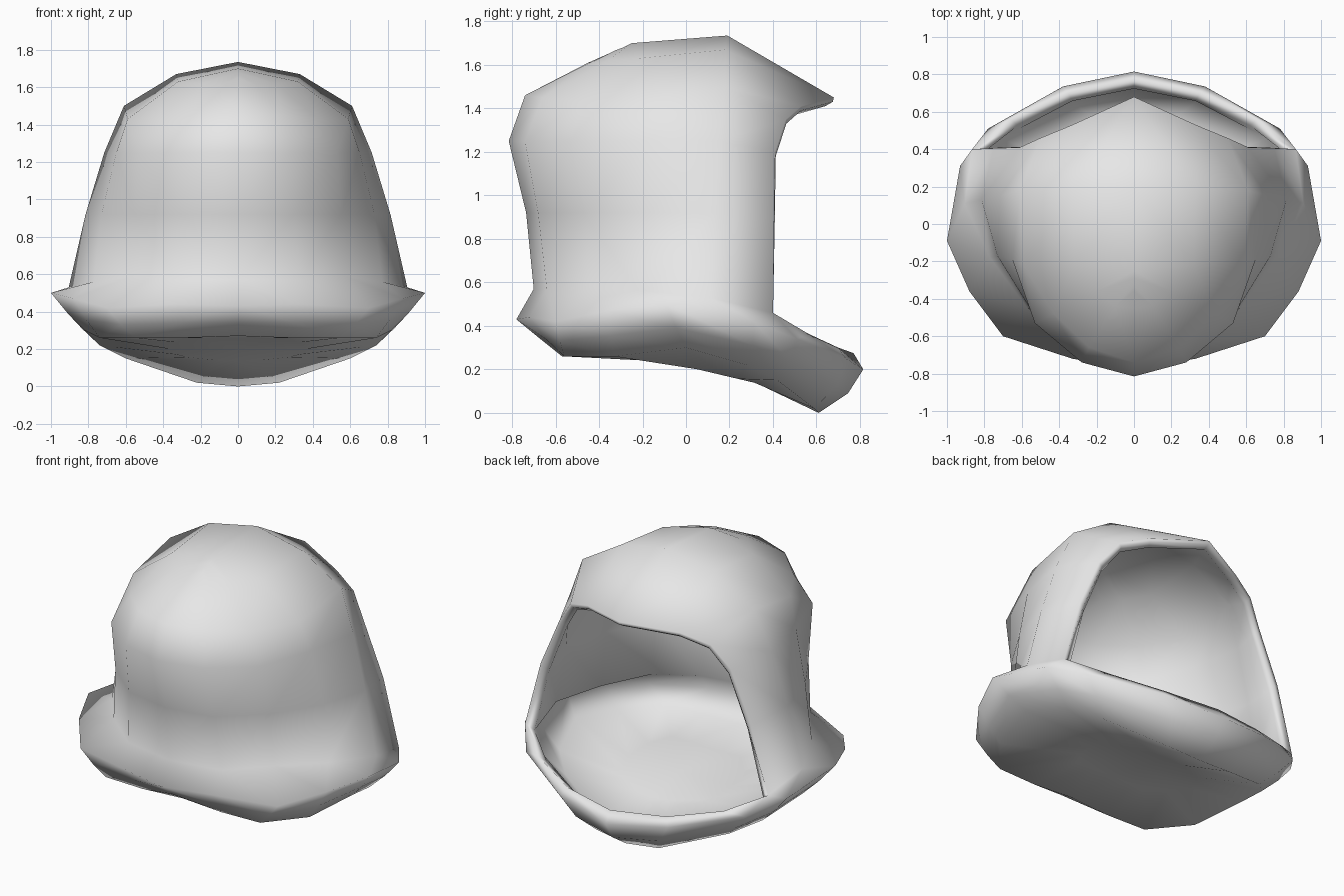
import bpy, bmesh, math

if "Cube" in bpy.data.objects:
    bpy.data.objects.remove(bpy.data.objects["Cube"])

clay = bpy.data.materials.new("light_grey")
clay.diffuse_color = (0.8, 0.8, 0.8, 1)
clay.use_nodes = True
clay.node_tree.nodes["Principled BSDF"].inputs["Base Color"].default_value = clay.diffuse_color

bm = bmesh.new()


def loft(rows):
    """Skin neighbouring rows of points, making triangles where points meet."""
    for a, b in zip(rows, rows[1:]):
        for i in range(len(a) - 1):
            pts = []
            for p in (a[i], a[i + 1], b[i + 1], b[i]):
                if p not in pts:
                    pts.append(p)
            if len(pts) > 2:
                bm.faces.new([bm.verts.new(p) for p in pts])


def inner(p):
    """Matching point on the inside of the shell."""
    return (p[0] * .94, p[1] * .94, p[2] - .04)


def mid(p, q, dy=0, dz=0):
    return ((p[0] + q[0]) / 2, (p[1] + q[1]) / 2 + dy, (p[2] + q[2]) / 2 + dz)


def belly(x, y, lift=0):
    """Point on the underside, level in front and sloping down to the back."""
    return (x, y, min(.26, .26 - .236 * (y + .2)) + lift)


# Brim: half rings running from the front middle to the back middle
top = [(0, -.70, .57), (.33, -.64, .57), (.57, -.45, .59), (.77, -.18, .56),
       (.905, .11, .53), (.865, .40, .46), (.66, .56, .365), (.35, .70, .30),
       (0, .77, .275)]
rim = [(0, -.78, .43), (.33, -.72, .44), (.70, -.60, .42), (.88, -.36, .47),
       (1, -.09, .50), (.93, .31, .42), (.78, .51, .34), (.38, .735, .25),
       (0, .815, .20)]
under = [(0, -.56, .27), (.28, -.57, .26), (.55, -.56, .26), (.74, -.33, .26),
         (.82, 0, .30), (.74, .28, .22), (.60, .42, .15), (.22, .59, .02),
         (0, .61, 0)]
lip = [mid(p, q, .04 * max(0, p[1]), -.01) for p, q in zip(rim, under)]
sole = [belly(x * .45, y * .45 + .05) for x, y, z in under]
loft([top, rim, lip, under, sole, [belly(0, .05)] * 9])

# Dished floor inside the hollow brim
gut = [inner(p) for p in top]
hollow = [(x * .91, y * .9, z) for x, y, z in rim]
dish = [(x * .96, y * .96, z + .06) for x, y, z in under]
floor = [(x, y, z + .05) for x, y, z in sole]
loft([gut, hollow, dish, floor, [belly(0, .05, .05)] * 9])
loft([top[5:], gut[5:]])


# Dome: rows rise from the brim; the last column is the edge of the opening
def row(z, edge, pts):
    return [(x, y, z) for x, y in pts] + [edge]


dome = [
    top[:6],
    row(.92, (.75, .405, .88),
        [(0, -.735), (.30, -.68), (.55, -.46), (.73, -.17), (.815, .13)]),
    row(1.25, (.61, .41, 1.20),
        [(0, -.815), (.28, -.74), (.53, -.53), (.65, -.19), (.715, .15)]),
    [(0, -.74, 1.46), (.24, -.66, 1.45), (.43, -.48, 1.43), (.59, -.22, 1.43),
     (.61, .18, 1.50), (.50, .46, 1.35)],
    [(0, -.45, 1.61), (.10, -.44, 1.61), (.20, -.36, 1.62), (.32, -.22, 1.63),
     (.33, .18, 1.67), (.33, .53, 1.41)],
    [(0, -.36, 1.65), (0, -.33, 1.665), (0, -.29, 1.68), (0, -.25, 1.70),
     (0, .19, 1.735), (0, .68, 1.45)],
]
lining = [[inner(p) for p in r] for r in dome]
loft(dome)
loft(lining)

# Rounded border of the opening
edge = [r[-1] for r in dome]
border = [r[-1] for r in lining]
ridge = [edge[0]] + [mid(p, q, .015) for p, q in zip(edge[1:], border[1:])]
loft([edge, ridge, border])

# Weld, mirror in x and close
bmesh.ops.remove_doubles(bm, verts=bm.verts, dist=0.001)
copy = bmesh.ops.duplicate(bm, geom=bm.verts[:] + bm.edges[:] + bm.faces[:])
mirrored = [g for g in copy["geom"] if isinstance(g, bmesh.types.BMVert)]
for v in mirrored:
    v.co.x *= -1
flipped = [g for g in copy["geom"] if isinstance(g, bmesh.types.BMFace)]
bmesh.ops.reverse_faces(bm, faces=flipped)
bmesh.ops.remove_doubles(bm, verts=bm.verts, dist=0.001)
bmesh.ops.recalc_face_normals(bm, faces=bm.faces)

mesh = bpy.data.meshes.new("hooded_shell")
bm.to_mesh(mesh)
bm.free()
mesh.materials.append(clay)
shell = bpy.data.objects.new("hooded_shell", mesh)
bpy.context.collection.objects.link(shell)
bpy.context.view_layer.objects.active = shell
shell.select_set(True)
bpy.ops.object.shade_smooth_by_angle(angle=math.radians(100))
